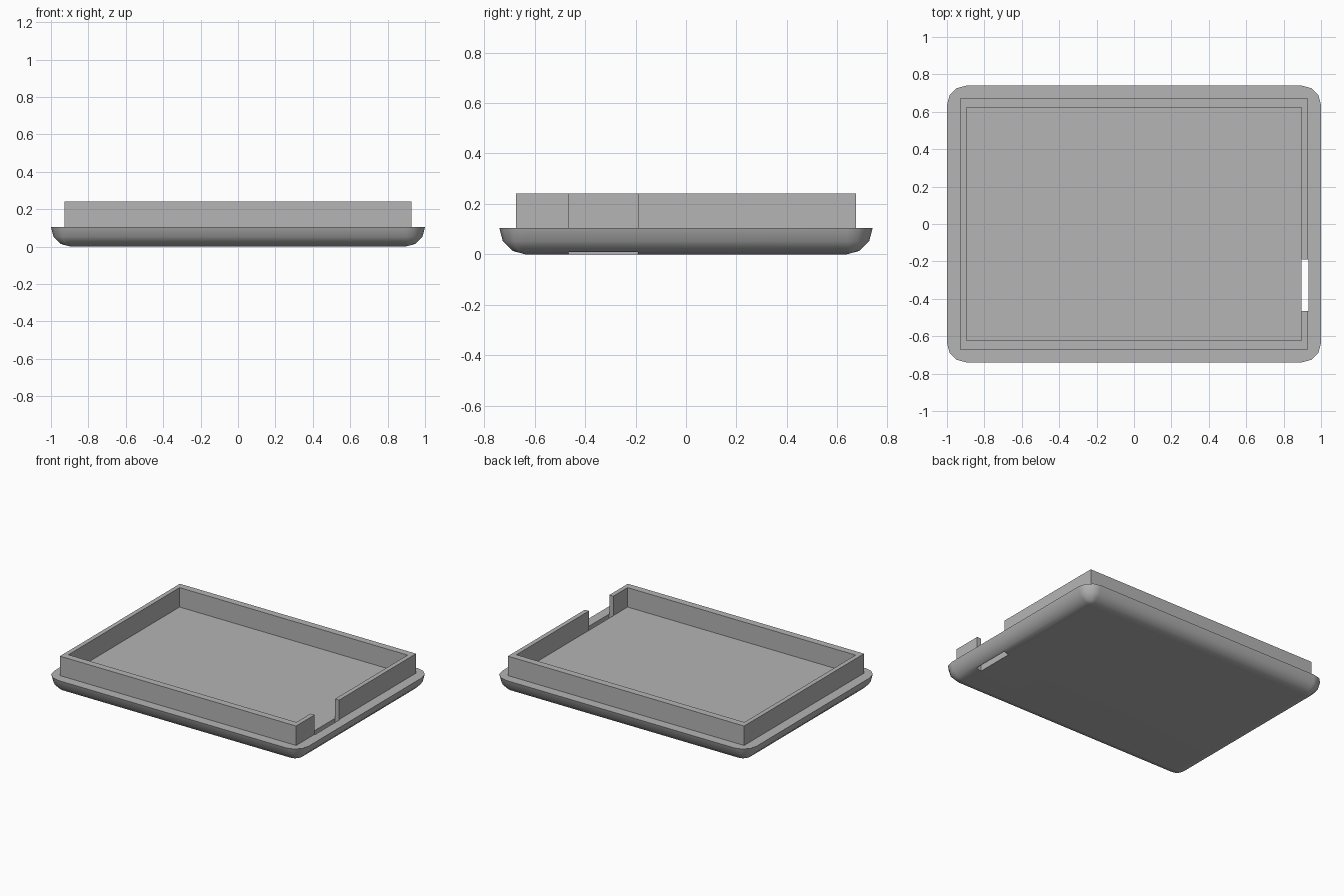
import bpy, bmesh
from math import pi, sin, cos, radians

cube = bpy.data.objects.get("Cube")
if cube:
    bpy.data.objects.remove(cube, do_unlink=True)

HALF_X, HALF_Y = 1.0, 0.74       # plate outline
RADIUS = 0.104                   # corner radius and plate thickness
TOP = 0.242                      # top of the rim wall
STEPS = 3                        # facets per quarter turn
SLOT_X, SLOT_Y = (0.896, 0.932), (-0.465, -0.19)

grey = bpy.data.materials.new("plain_grey")
grey.use_nodes = True
colour = (0.46, 0.46, 0.46, 1)
grey.diffuse_color = colour
grey.node_tree.nodes["Principled BSDF"].inputs["Base Color"].default_value = colour


def finish(name, bm):
    bmesh.ops.recalc_face_normals(bm, faces=bm.faces)
    mesh = bpy.data.meshes.new(name)
    bm.to_mesh(mesh)
    bm.free()
    mesh.materials.append(grey)
    obj = bpy.data.objects.new(name, mesh)
    bpy.context.collection.objects.link(obj)
    return obj


def prism(name, outline, low, high):
    bm = bmesh.new()
    face = bm.faces.new([bm.verts.new((x, y, low)) for x, y in outline])
    result = bmesh.ops.extrude_face_region(bm, geom=[face])
    verts = [v for v in result["geom"] if isinstance(v, bmesh.types.BMVert)]
    bmesh.ops.translate(bm, verts=verts, vec=(0, 0, high - low))
    return finish(name, bm)


# Base plate: rounded rectangle with a quarter-round underside
bm = bmesh.new()
rings = []
for level in range(STEPS + 1):
    tilt = level / STEPS * pi / 2
    r, z = RADIUS * cos(tilt), RADIUS * (1 - sin(tilt))
    ring = []
    for corner, (sx, sy) in enumerate([(1, 1), (-1, 1), (-1, -1), (1, -1)]):
        for step in range(STEPS + 1):
            a = (corner + step / STEPS) * pi / 2
            ring.append(bm.verts.new((sx * (HALF_X - RADIUS) + r * cos(a),
                                      sy * (HALF_Y - RADIUS) + r * sin(a), z)))
    rings.append(ring)
for upper, lower in zip(rings, rings[1:]):
    for i in range(len(upper)):
        j = (i + 1) % len(upper)
        bm.faces.new((upper[i], upper[j], lower[j], lower[i]))
bm.faces.new(rings[0])
bm.faces.new(rings[-1])
bmesh.ops.remove_doubles(bm, verts=bm.verts, dist=0.0001)
plate = finish("base_plate", bm)

# Slot through the plate
(x0, x1), (y0, y1) = SLOT_X, SLOT_Y
cutter = prism("slot_cutter", [(x0, y0), (x1, y0), (x1, y1), (x0, y1)], -0.1, 0.3)
cutter.hide_render = True
cut = plate.modifiers.new("slot", "BOOLEAN")
cut.operation, cut.solver, cut.object = "DIFFERENCE", "EXACT", cutter
bpy.context.view_layer.objects.active = plate
bpy.ops.object.modifier_apply(modifier=cut.name)
bpy.data.objects.remove(cutter, do_unlink=True)

# Soft underside, sharp rim and slot
plate.data.shade_smooth()
plate.data.set_sharp_from_angle(angle=radians(35))
weighted = plate.modifiers.new("flat_bottom", "WEIGHTED_NORMAL")
weighted.keep_sharp = True

# Rim wall: one open loop with a gap above the slot
ox, oy, ix, iy = 0.928, 0.673, 0.896, 0.624
wall = [(ox, y1), (ox, oy), (-ox, oy), (-ox, -oy), (ox, -oy), (ox, y0),
        (ix, y0), (ix, -iy), (-ix, -iy), (-ix, iy), (ix, iy), (ix, y1)]
prism("rim_wall", wall, RADIUS, TOP)
